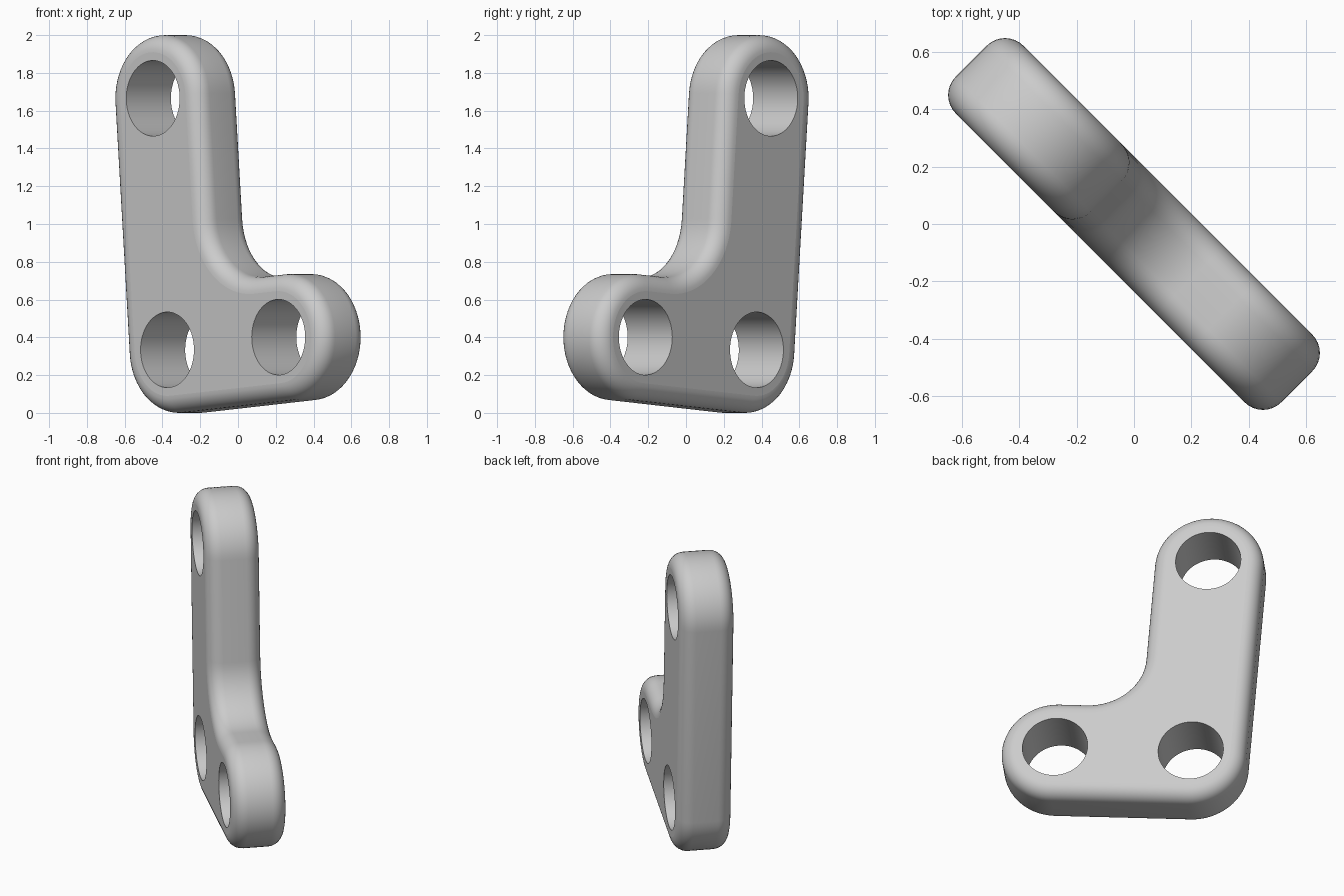
import bpy, bmesh
from math import sin, cos, pi, radians
from mathutils import Vector, Matrix

if "Cube" in bpy.data.objects:
    bpy.data.objects.remove(bpy.data.objects["Cube"], do_unlink=True)

UNIT = 0.334            # outer radius of the lobes
HOLE = 0.2 / UNIT       # hole radius, in lobe radii
HALF = 0.5              # half thickness
FILLET = 0.27           # rounding of the outer rims
LEAN = radians(4.6)     # tilt of the bracket in its plane
CENTRES = [(0, 0), (2.5, 0), (0, 4)]


def arc(cx, cy, r, start, end, steps):
    angles = [radians(start + (end - start) * i / steps) for i in range(steps + 1)]
    return [(cx + r * cos(a), cy + r * sin(a)) for a in angles]


def outline(inset):
    """L-shaped outline with round ends and a round inner corner."""
    r = 1 - inset
    return (arc(0, 0, r, 180, 270, 16) + arc(2.5, 0, r, -90, 90, 32)
            + arc(2, 2, 1 + inset, 270, 180, 16) + arc(0, 4, r, 0, 180, 32))


def add_ring(bm, points, depth):
    return [bm.verts.new((x, y, depth)) for x, y in points]


def bridge(bm, a, b):
    for i in range(len(a)):
        j = (i + 1) % len(a)
        bm.faces.new((a[i], a[j], b[j], b[i]))


def ring_edges(bm, ring):
    return [bm.edges.get((v, ring[i - 1])) for i, v in enumerate(ring)]


bm = bmesh.new()

# Rounded outer wall
steps = 8
section = [(FILLET * (1 - sin(t)), HALF - FILLET * (1 - cos(t)))
           for t in (pi / 2 * i / steps for i in range(steps + 1))]
section = [(s, d) for s, d in section]
section = [(FILLET * (1 - sin(pi / 2 * i / steps)),
            HALF - FILLET * (1 - cos(pi / 2 * i / steps))) for i in range(steps + 1)]
section += [(s, -d) for s, d in reversed(section)]
rings = [add_ring(bm, outline(s), d) for s, d in section]
for a, b in zip(rings, rings[1:]):
    bridge(bm, a, b)

# Straight hole walls
front_loops, back_loops = [rings[0]], [rings[-1]]
for cx, cy in CENTRES:
    circle = arc(cx, cy, HOLE, 0, 360, 64)[:-1]
    front, back = add_ring(bm, circle, HALF), add_ring(bm, circle, -HALF)
    bridge(bm, back, front)
    front_loops.append(front)
    back_loops.append(back)

# Flat front and back faces around the holes
for loops in (front_loops, back_loops):
    edges = [e for loop in loops for e in ring_edges(bm, loop)]
    bmesh.ops.triangle_fill(bm, use_beauty=True, use_dissolve=False, edges=edges)
bmesh.ops.recalc_face_normals(bm, faces=bm.faces)

# Lean in plane, stand upright, turn diagonally and centre
mid_u = (2.5 * cos(LEAN) - 4 * sin(LEAN)) / 2
place = (Matrix.Rotation(-pi / 4, 4, "Z") @ Matrix.Rotation(pi / 2, 4, "X")
         @ Matrix.Scale(UNIT, 4) @ Matrix.Translation(Vector((-mid_u, 1, 0)))
         @ Matrix.Rotation(LEAN, 4, "Z"))
bm.transform(place)

mesh = bpy.data.meshes.new("angled_bracket")
bm.to_mesh(mesh)
bm.free()
bracket = bpy.data.objects.new("angled_bracket", mesh)
bpy.context.collection.objects.link(bracket)

# Smooth rims, flat faces
bpy.ops.object.select_all(action="DESELECT")
bracket.select_set(True)
bpy.context.view_layer.objects.active = bracket
bpy.ops.object.shade_smooth_by_angle(angle=radians(30))
for poly in mesh.polygons:
    if len(poly.vertices) == 3:
        poly.use_smooth = False

grey = bpy.data.materials.new("light_grey")
grey.use_nodes = True
colour = (0.6, 0.6, 0.6, 1)
grey.diffuse_color = colour
grey.node_tree.nodes["Principled BSDF"].inputs["Base Color"].default_value = colour
mesh.materials.append(grey)
